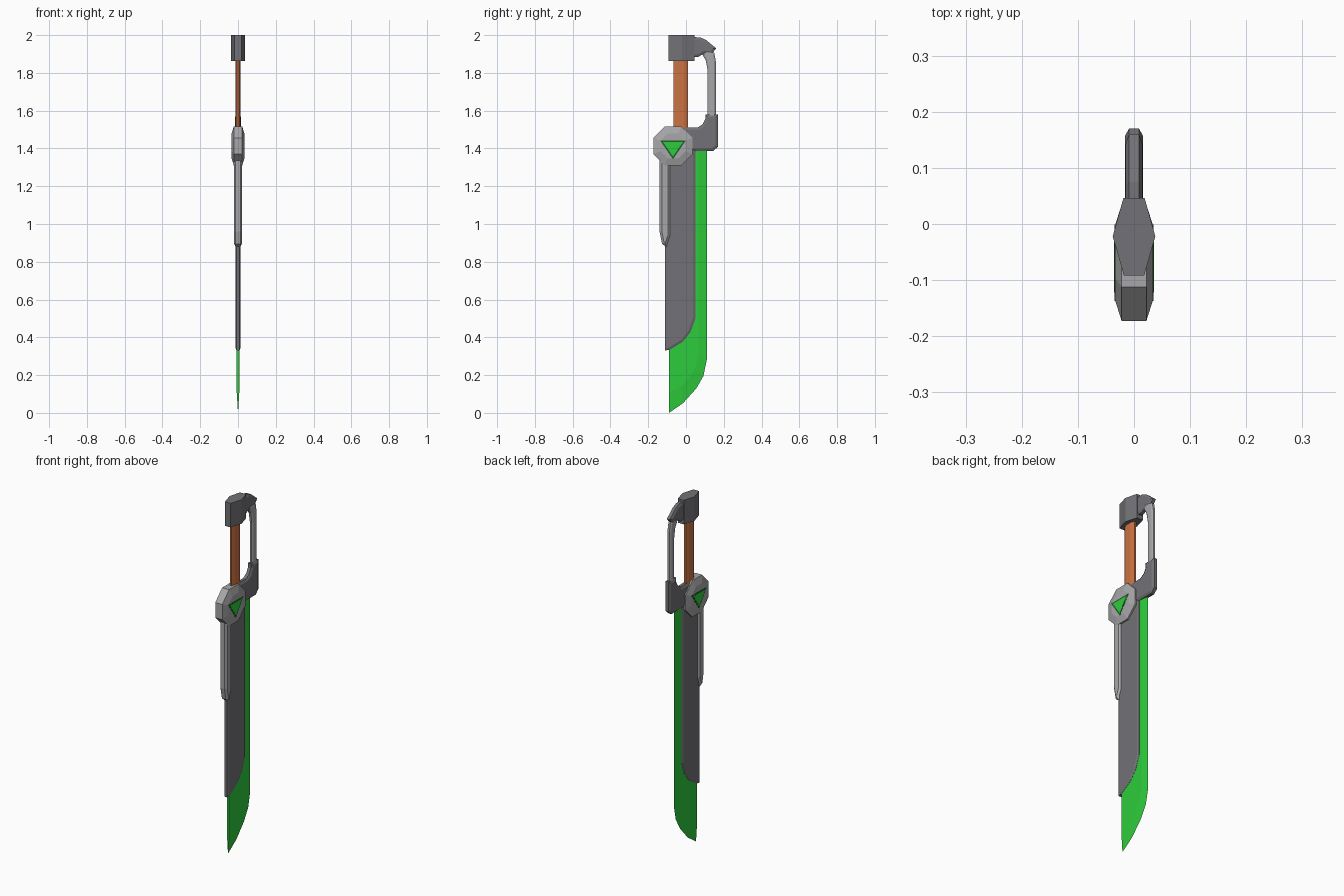
import bpy, bmesh, math
from mathutils import Vector

if "Cube" in bpy.data.objects:
    bpy.data.objects.remove(bpy.data.objects["Cube"])


def material(name, rgb):
    m = bpy.data.materials.new(name)
    m.diffuse_color = (*rgb, 1)
    m.use_nodes = True
    m.node_tree.nodes["Principled BSDF"].inputs["Base Color"].default_value = m.diffuse_color
    return m


DARK = material("dark grey", (0.17, 0.17, 0.185))
LIGHT = material("light grey", (0.39, 0.39, 0.40))
GREEN = material("bright green", (0.027, 0.60, 0.045))
DEEP = material("deep green", (0.015, 0.12, 0.02))
ORANGE = material("orange brown", (0.60, 0.17, 0.055))


def inset_outline(pts, d):
    """Offset a counter-clockwise or clockwise outline inwards with mitred corners."""
    p = [Vector(q) for q in pts]
    n = len(p)
    area = sum(p[i].x * p[(i + 1) % n].y - p[(i + 1) % n].x * p[i].y for i in range(n))
    s = 1 if area > 0 else -1
    out = []
    for i in range(n):
        a = (p[i] - p[i - 1]).normalized()
        b = (p[(i + 1) % n] - p[i]).normalized()
        na, nb = Vector((-a.y, a.x)) * s, Vector((-b.y, b.x)) * s
        out.append(p[i] + (na + nb) * d / max(1 + na.dot(nb), 0.3))
    return out


def loft(name, rings, mat):
    """Skin between matching closed rings and cap both ends."""
    bm = bmesh.new()
    vs = [[bm.verts.new(c) for c in r] for r in rings]
    n = len(vs[0])
    for a, b in zip(vs, vs[1:]):
        for i in range(n):
            j = (i + 1) % n
            bm.faces.new((a[i], a[j], b[j], b[i]))
    bm.faces.new(vs[0])
    bm.faces.new(vs[-1])
    bmesh.ops.remove_doubles(bm, verts=bm.verts, dist=1e-5)
    bmesh.ops.recalc_face_normals(bm, faces=bm.faces)
    me = bpy.data.meshes.new(name)
    bm.to_mesh(me)
    bm.free()
    me.materials.append(mat)
    ob = bpy.data.objects.new(name, me)
    bpy.context.collection.objects.link(ob)
    return ob


def slab(name, outline, rim, face, inner, mat):
    """Side-view (y, z) outline, half thickness rim at the edge and face on the inset flat."""
    if not isinstance(inner, list):
        inner = inset_outline(outline, inner)
    layers = [(-face, inner), (-rim, outline), (rim, outline), (face, inner)]
    if rim == 0:
        layers.pop(1)
    return loft(name, [[(x, q[0], q[1]) for q in pts] for x, pts in layers], mat)


def prism(name, section, z0, z1, mat):
    """Vertical prism from an (x, y) section."""
    return loft(name, [[(x, y, z) for x, y in section] for z in (z0, z1)], mat)


# Glowing blade, ground to a sharp edge along the front and tip
slab("blade",
     [(-0.09, 1.40), (-0.09, 0.0), (-0.015, 0.052), (0.055, 0.13), (0.092, 0.195),
      (0.11, 0.28), (0.11, 1.40)],
     0, 0.007,
     [(-0.09, 1.40), (-0.09, 0.11), (-0.03, 0.135), (0.02, 0.19), (0.05, 0.24),
      (0.065, 0.30), (0.065, 1.40)], GREEN)

# Grey blade body
slab("blade_body",
     [(-0.11, 1.42), (-0.11, 0.33), (-0.085, 0.335), (-0.015, 0.378), (0.025, 0.43),
      (0.05, 0.50), (0.05, 1.42)], 0.008, 0.013, 0.012, DARK)

# Light spine cover
slab("spine_cover",
     [(-0.14, 1.42), (-0.14, 0.96), (-0.127, 0.895), (-0.105, 0.878), (-0.083, 0.94),
      (-0.083, 1.42)], 0.012, 0.022, 0.012, LIGHT)

# Octagonal hub with triangular emblem plates on both sides
HY, HZ = -0.069, 1.413
octagon = [(HY + 0.1125 * math.cos(math.radians(22.5 + 45 * i)),
            HZ + 0.1125 * math.sin(math.radians(22.5 + 45 * i))) for i in range(8)]
slab("hub", octagon, 0.022, 0.034, 0.038, LIGHT)
triangle = [(-0.137, 1.442), (-0.001, 1.442), (-0.069, 1.343)]
for side, label in ((1, "right"), (-1, "left")):
    for part, gap, height, mat in (("gem_border", 0, 0.0348, DEEP), ("gem", 0.008, 0.0356, GREEN)):
        pts = inset_outline(triangle, gap)
        loft(f"{part}_{label}",
             [[(side * x, q[0], q[1]) for q in pts] for x in (0.031, height)], mat)

# Bracket holding the hand guard
slab("guard_bracket",
     [(-0.04, 1.51), (0.06, 1.51), (0.088, 1.528), (0.102, 1.555), (0.102, 1.58),
      (0.17, 1.58), (0.17, 1.41), (0.145, 1.387), (-0.04, 1.387)],
     0.009, 0.016, 0.013, DARK)

# Hand guard bar
slab("guard_bar",
     [(0.158, 1.56), (0.158, 1.86), (0.15, 1.905), (0.12, 1.93), (0.085, 1.90),
      (0.105, 1.865), (0.115, 1.81), (0.115, 1.56)], 0.006, 0.012, 0.009, LIGHT)

# Grip
prism("grip", [(0.006, -0.065), (0.013, -0.045), (0.013, -0.01), (0.006, 0.01),
               (-0.006, 0.01), (-0.013, -0.01), (-0.013, -0.045), (-0.006, -0.065)],
      1.45, 1.88, ORANGE)

# Pommel and its hook
prism("pommel", [(0.018, -0.092), (0.038, -0.022), (0.019, 0.046),
                 (-0.019, 0.046), (-0.038, -0.022), (-0.018, -0.092)], 1.863, 2.0, DARK)
slab("pommel_hook",
     [(0.02, 1.99), (0.075, 1.988), (0.105, 1.975), (0.16, 1.93), (0.135, 1.90),
      (0.10, 1.905), (0.065, 1.885), (0.02, 1.885)], 0.009, 0.015, 0.012, DARK)
